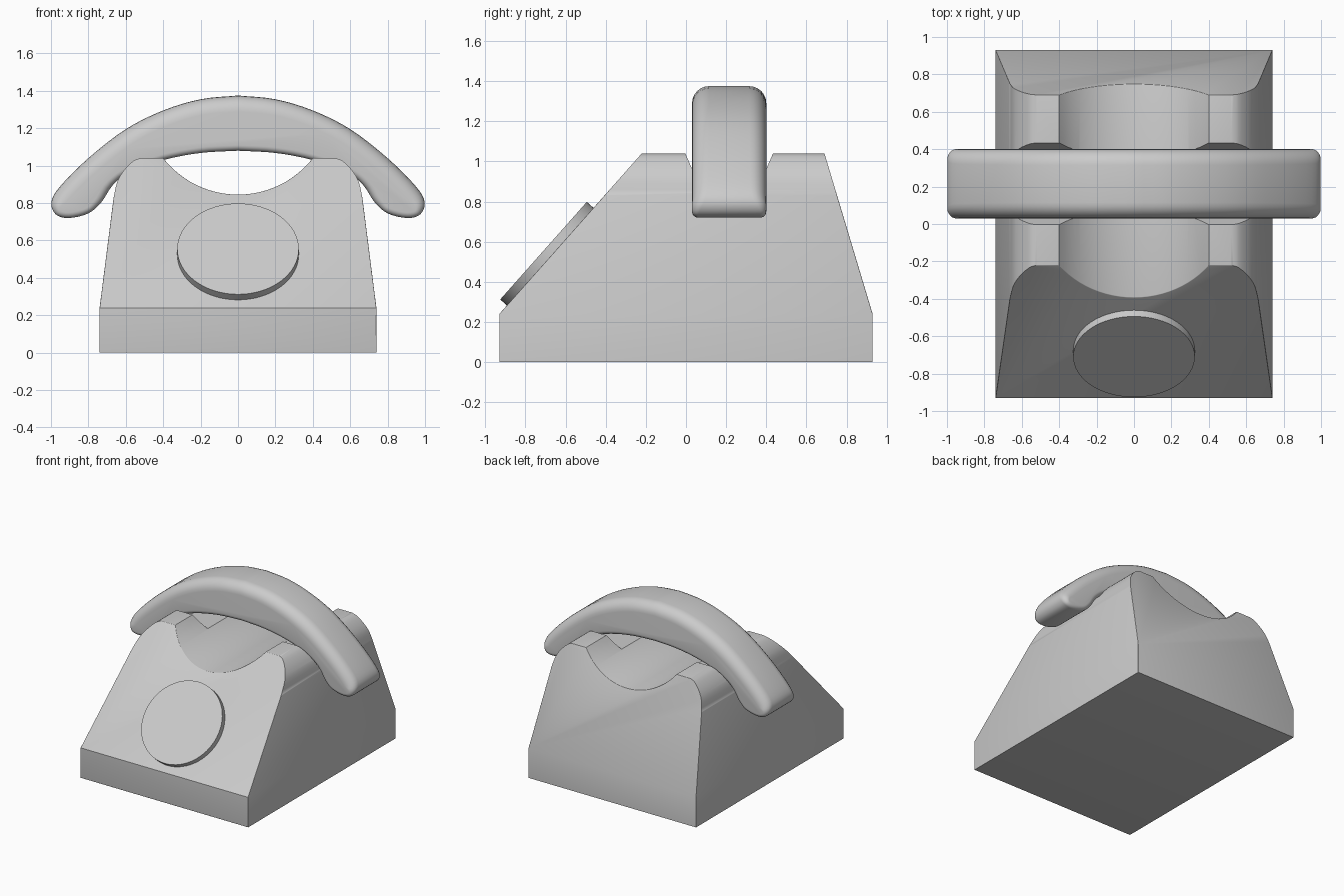
import bpy, bmesh, math
from mathutils import Vector

cube = bpy.data.objects.get("Cube")
if cube:
    bpy.data.objects.remove(cube, do_unlink=True)

grey = bpy.data.materials.new("light_grey")
grey.use_nodes = True
COLOUR = (0.6, 0.6, 0.6, 1)
grey.diffuse_color = COLOUR
grey.node_tree.nodes["Principled BSDF"].inputs["Base Color"].default_value = COLOUR


def make_object(name, bm):
    bmesh.ops.recalc_face_normals(bm, faces=bm.faces)
    mesh = bpy.data.meshes.new(name)
    bm.to_mesh(mesh)
    bm.free()
    obj = bpy.data.objects.new(name, mesh)
    bpy.context.collection.objects.link(obj)
    mesh.materials.append(grey)
    return obj


def smooth(obj, degrees):
    bpy.ops.object.select_all(action='DESELECT')
    bpy.context.view_layer.objects.active = obj
    obj.select_set(True)
    bpy.ops.object.shade_smooth_by_angle(angle=math.radians(degrees))


def catmull(points, steps):
    """Smooth open curve through 2D points."""
    pts = [Vector(p) for p in points]
    pts = [pts[0] * 2 - pts[1]] + pts + [pts[-1] * 2 - pts[-2]]
    out = []
    for a, b, c, d in zip(pts, pts[1:], pts[2:], pts[3:]):
        for i in range(steps):
            t = i / steps
            out.append(0.5 * (2 * b + (c - a) * t + (2 * a - 5 * b + 4 * c - d) * t * t
                              + (3 * b - a - 3 * c + d) * t ** 3))
    return out + [pts[-2]]


# Body: front outline swept between a sloped front and a sloped back
TOP, WAIST, DEPTH = 1.04, 0.24, 0.93


def front_y(z):
    return -DEPTH + max(0, z - WAIST) * 0.8875


def back_y(z):
    return DEPTH - max(0, z - WAIST) * 0.3


shoulder = catmull([(0.665, 0.83), (0.645, 0.915), (0.61, 0.975), (0.56, 1.025), (0.52, TOP)], 3)
radius, sag = 0.508, 0.195
half_angle = math.asin(0.4 / radius)
scoop = [Vector((radius * math.sin(a), TOP - sag + radius * (1 - math.cos(a))))
         for a in (half_angle * (1 - i / 12) for i in range(13))]
half = [Vector((0.74, 0)), Vector((0.74, WAIST))] + shoulder + scoop
outline = half + [Vector((-p.x, p.y)) for p in reversed(half[:-1])]

bm = bmesh.new()
caps = []
for depth in (front_y, back_y):
    ring = [bm.verts.new((p.x, depth(p.y), p.y)) for p in outline]
    bm.faces.new([ring[0], ring[1], ring[-2], ring[-1]])
    bm.faces.new(ring[1:-1])
    caps.append(ring)
front, back = caps
for i in range(len(front)):
    j = (i + 1) % len(front)
    bm.faces.new([front[i], front[j], back[j], back[i]])
bmesh.ops.recalc_face_normals(bm, faces=bm.faces)

# Soften the cap rims, leaving the flat shoulder tops and the back foot crisp
rims = []
for ring in caps:
    members = set(ring)
    for e in bm.edges:
        a, b = e.verts
        if a in members and b in members:
            level = abs(a.co.z - b.co.z) < 1e-5
            flat_top = level and a.co.z > TOP - 0.001
            foot = level and a.co.z < 0.001 and ring is back
            waist = level and abs(a.co.z - WAIST) < 0.001
            curved = max(abs(a.co.x), abs(b.co.x)) < 0.67 and min(abs(a.co.x), abs(b.co.x)) > 0.45
            if not (flat_top or foot or waist or curved):
                rims.append(e)
bmesh.ops.bevel(bm, geom=rims, offset=0.025, segments=3, profile=0.5,
                affect='EDGES', clamp_overlap=True)
body = make_object("body", bm)

# Cradle channel cut across the shoulders
bm = bmesh.new()
channel = [(0.04, 0.94), (0.39, 0.94), (0.46, 1.1), (-0.03, 1.1)]
ends = [[bm.verts.new((x, y, z)) for y, z in channel] for x in (-0.9, 0.9)]
for end in ends:
    bm.faces.new(end)
for i in range(4):
    j = (i + 1) % 4
    bm.faces.new([ends[0][i], ends[0][j], ends[1][j], ends[1][i]])
cutter = make_object("cradle_cutter", bm)
cutter.hide_render = True
cutter.hide_set(True)
cut = body.modifiers.new("cradle", 'BOOLEAN')
cut.operation = 'DIFFERENCE'
cut.object = cutter
cut.solver = 'EXACT'
bpy.context.view_layer.objects.active = body
body.select_set(True)
bpy.ops.object.modifier_apply(modifier=cut.name)
bpy.data.objects.remove(cutter, do_unlink=True)
smooth(body, 32)

# Dial: disc lying on the front slope
bm = bmesh.new()
bmesh.ops.create_cone(bm, cap_ends=True, segments=64, radius1=0.325, radius2=0.325, depth=0.08)
dial = make_object("dial", bm)
normal = Vector((0, -0.748, 0.664)).normalized()
dial.rotation_euler = (math.atan2(0.748, 0.664), 0, 0)
dial.location = Vector((0, -0.71, 0.555)) - normal * 0.04
smooth(dial, 32)

# Handset: curved outline with wide rounding above and tight rounding below
curve = catmull([(0, 1.375), (0.2, 1.355), (0.4, 1.295), (0.6, 1.195), (0.8, 1.04), (0.95, 0.89),
                 (0.998, 0.805), (0.975, 0.74), (0.905, 0.72), (0.8, 0.745), (0.73, 0.805),
                 (0.67, 0.895), (0.58, 0.965), (0.4, 1.03), (0.2, 1.068), (0, 1.08)], 4)
outline = curve + [Vector((-p.x, p.y)) for p in reversed(curve[1:-1])]
count = len(outline)
CENTRE_Y, HALF_WIDTH, STEPS = 0.215, 0.185, 6

bm = bmesh.new()
rings = []
for side, order in ((-1, range(STEPS, -1, -1)), (1, range(STEPS + 1))):
    for k in order:
        angle = math.pi / 2 * k / STEPS
        ring = []
        for i, p in enumerate(outline):
            tangent = (outline[(i + 1) % count] - outline[i - 1]).normalized()
            outward = Vector((-tangent.y, tangent.x))
            blend = min(1, max(0, 0.5 + 0.6 * outward.y))
            r = 0.03 + 0.055 * blend
            q = p - outward * r * (1 - math.cos(angle))
            y = CENTRE_Y + side * (HALF_WIDTH - r + r * math.sin(angle))
            ring.append(bm.verts.new((q.x, y, q.y)))
        rings.append(ring)
for a, b in zip(rings, rings[1:]):
    for i in range(count):
        j = (i + 1) % count
        bm.faces.new([a[i], a[j], b[j], b[i]])
bm.faces.new(rings[0])
bm.faces.new(rings[-1])
handset = make_object("handset", bm)
smooth(handset, 40)
